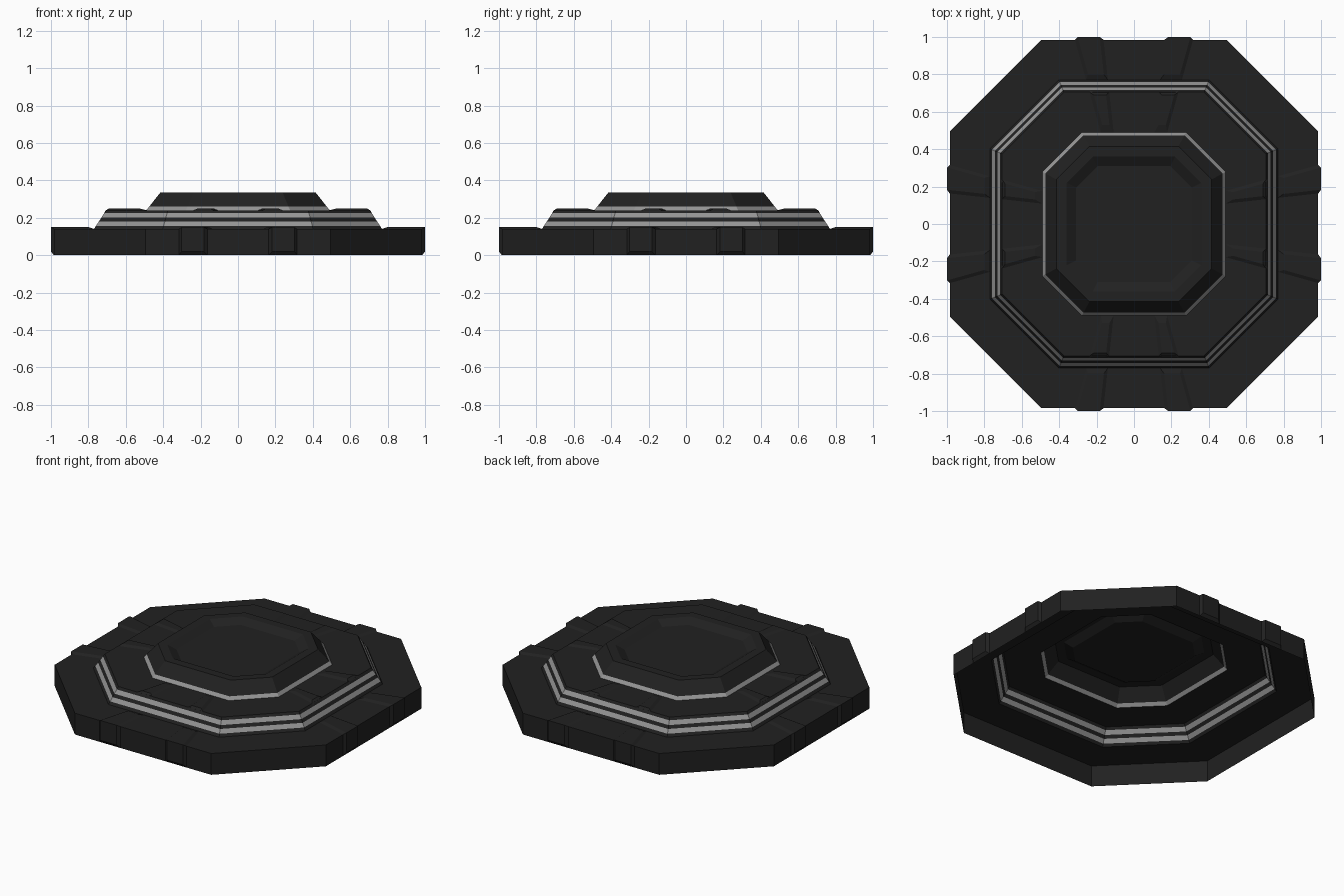
import bpy, bmesh
from mathutils import Vector, Matrix
from math import pi

if "Cube" in bpy.data.objects:
    bpy.data.objects.remove(bpy.data.objects["Cube"])


def material(name, v):
    m = bpy.data.materials.new(name)
    m.diffuse_color = (v, v, v, 1)
    m.use_nodes = True
    m.node_tree.nodes["Principled BSDF"].inputs["Base Color"].default_value = m.diffuse_color
    return m


DARK = material("dark_stone", 0.015)
SILVER = material("silver_trim", 0.3)


def finish(bm, name, mat):
    me = bpy.data.meshes.new(name)
    bm.to_mesh(me)
    bm.free()
    me.materials.append(mat)
    ob = bpy.data.objects.new(name, me)
    bpy.context.collection.objects.link(ob)
    return ob


def octagon_shell(name, rings, mat, cap=False):
    """Open octagonal skin through rings of (half width, corner, height)."""
    bm = bmesh.new()
    loops = []
    for h, c, z in rings:
        pts = [(h, -c), (h, c), (c, h), (-c, h), (-h, c), (-h, -c), (-c, -h), (c, -h)]
        loops.append([bm.verts.new((x, y, z)) for x, y in pts])
    for a, b in zip(loops, loops[1:]):
        for i in range(8):
            j = (i + 1) % 8
            bm.faces.new((a[i], a[j], b[j], b[i]))
    if cap:
        bm.faces.new(loops[-1])
    return finish(bm, name, mat)


def wall_ring(low, high, z):
    """Ring on the sloping wall between two rings, at height z."""
    t = (z - low[2]) / (high[2] - low[2])
    return tuple(a + (b - a) * t for a, b in zip(low, high))


def ribs(name, base, top, core):
    """Eight tapering raised ribs, a mirrored pair on each straight side."""
    bm = bmesh.new()

    def span(r):
        return 0.165 - 0.11 * (1 - r), 0.32 - 0.28 * (1 - r)

    for k in range(4):
        rot = Matrix.Rotation(k * pi / 2, 3, 'Z')
        for s in (-1, 1):
            rows = []
            for (rb, zb), (rt, zt) in zip(base, top):
                bi, bo = span(rb)
                ti, to = span(rt)
                pts = [(bi, rb, zb), (ti + 0.018, rt, zt), (to - 0.018, rt, zt), (bo, rb, zb)]
                rows.append([bm.verts.new(rot @ Vector((s * x, -r, z))) for x, r, z in pts])
            faces = [bm.faces.new(rows[0]), bm.faces.new(rows[-1])]
            for a, b in zip(rows, rows[1:]):
                for i in range(3):
                    faces.append(bm.faces.new((a[i], a[i + 1], b[i + 1], b[i])))
            # Face every side away from the inside of the rib
            r, z = core
            inside = rot @ Vector((s * sum(span(r)) / 2, -r, z))
            for f in faces:
                f.normal_update()
                if f.normal.dot(f.calc_center_median() - inside) < 0:
                    f.normal_flip()
    return finish(bm, name, DARK)


# Main rings
mid_low, mid_high = (0.77, 0.402, 0.14), (0.705, 0.375, 0.24)
top_low, top_high = (0.49, 0.278, 0.24), (0.415, 0.238, 0.335)

# Lowest tier: vertical wall and flat ledge
octagon_shell("base_tier", [(0.985, 0.495, 0), (0.985, 0.495, 0.14), mid_low], DARK)

# Middle tier wall in bands, two of them silver
levels = [0.14, 0.157, 0.181, 0.2, 0.224, 0.24]
for i, (z0, z1) in enumerate(zip(levels, levels[1:])):
    octagon_shell(f"middle_{'trim' if i % 2 else 'band'}_{i + 1}",
                  [wall_ring(mid_low, mid_high, z0), wall_ring(mid_low, mid_high, z1)],
                  SILVER if i % 2 else DARK)
octagon_shell("middle_ledge", [mid_high, top_low], DARK)

# Top tier: silver foot trim, sloping wall, rim and shallow recess
trim_top = wall_ring(top_low, top_high, 0.26)
octagon_shell("top_trim", [top_low, trim_top], SILVER)
octagon_shell("top_tier", [trim_top, top_high, (0.36, 0.22, 0.335), (0.31, 0.195, 0.305)],
              DARK, cap=True)

# Raised ribs on the two ledges
ribs("base_ribs", [(0.985, 0), (0.985, 0.14), (0.77, 0.14)],
     [(1.0, 0.02), (1.0, 0.15), (0.80, 0.15)], (0.88, 0.07))
ribs("middle_ribs", [(0.715, 0.226), (0.705, 0.24), (0.49, 0.24)],
     [(0.71, 0.236), (0.69, 0.25), (0.53, 0.25)], (0.6, 0.15))
